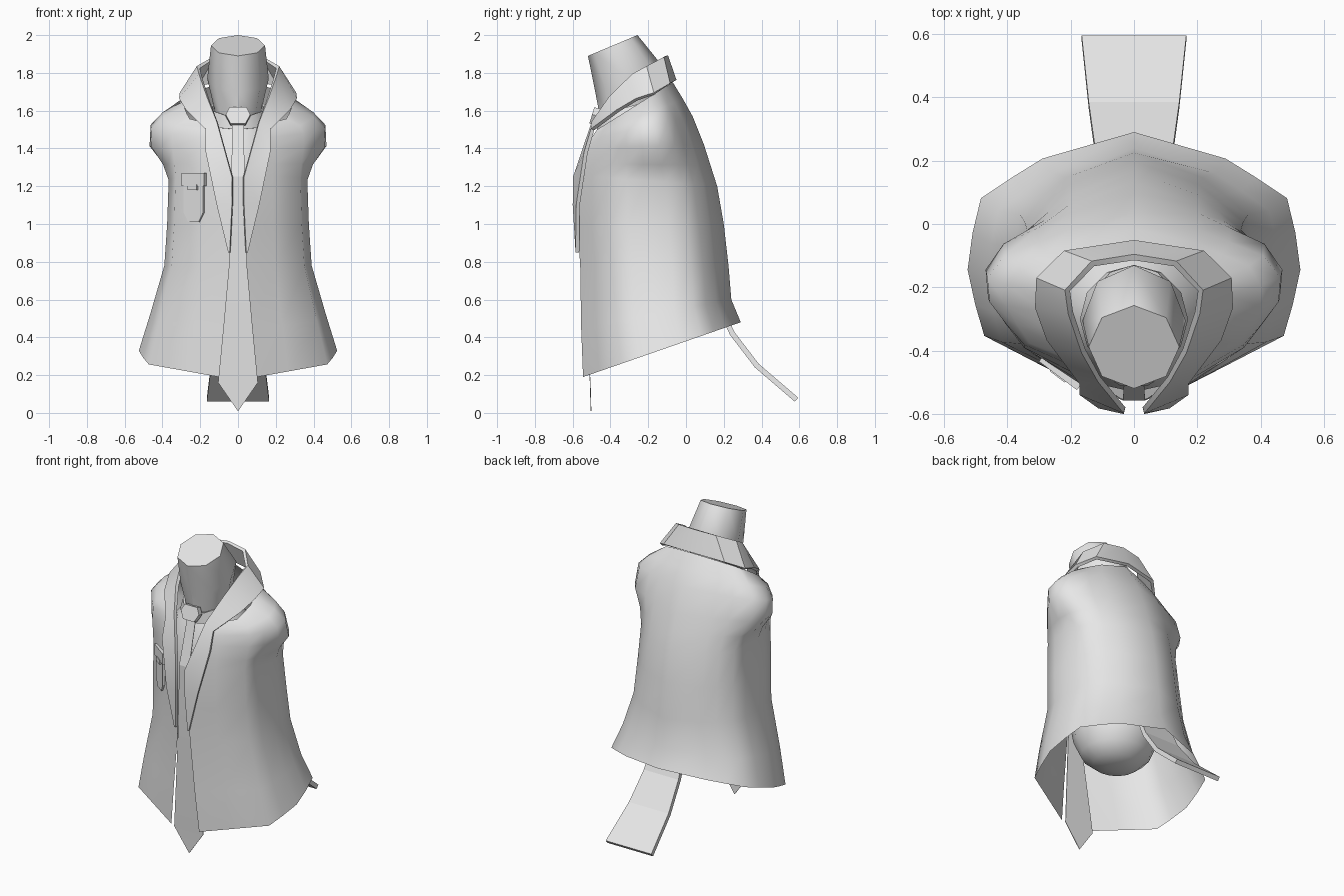
import bpy, bmesh, math
from mathutils import Vector

cube = bpy.data.objects.get("Cube")
if cube:
    bpy.data.objects.remove(cube, do_unlink=True)

grey = bpy.data.materials.new("plain_grey")
grey.use_nodes = True
GREY_COLOUR = (0.8, 0.8, 0.8, 1.0)
grey.diffuse_color = GREY_COLOUR
grey.node_tree.nodes["Principled BSDF"].inputs["Base Color"].default_value = GREY_COLOUR


def finish(name, bm, angle=35, thickness=0.0):
    """Turn a bmesh into a shaded object, optionally thickened."""
    bmesh.ops.recalc_face_normals(bm, faces=bm.faces)
    mesh = bpy.data.meshes.new(name)
    bm.to_mesh(mesh)
    bm.free()
    mesh.materials.append(grey)
    obj = bpy.data.objects.new(name, mesh)
    bpy.context.collection.objects.link(obj)
    bpy.ops.object.select_all(action="DESELECT")
    obj.select_set(True)
    bpy.context.view_layer.objects.active = obj
    if thickness:
        solid = obj.modifiers.new("thickness", "SOLIDIFY")
        solid.thickness = thickness
        solid.offset = 0
        bpy.ops.object.modifier_apply(modifier=solid.name)
    bpy.ops.object.shade_smooth_by_angle(angle=math.radians(angle))
    return obj


def loft(name, rows, closed=False, caps=False, **options):
    """Skin a surface through rows of points."""
    bm = bmesh.new()
    grid = [[bm.verts.new(point) for point in row] for row in rows]
    count = len(rows[0])
    for low, high in zip(grid, grid[1:]):
        for i in range(count if closed else count - 1):
            j = (i + 1) % count
            bm.faces.new((low[i], low[j], high[j], high[i]))
    if caps:
        bm.faces.new(grid[0])
        bm.faces.new(grid[-1])
    return finish(name, bm, **options)


def mirrored(half):
    """Complete a row whose last point lies on the centre line."""
    return half + [(-x, y, z) for x, y, z in reversed(half[:-1])]


def ellipse(z, centre_y, radius_x, radius_y, slope=0.0, sides=16):
    ring = []
    for i in range(sides):
        turn = math.tau * i / sides
        offset = radius_y * math.cos(turn)
        ring.append((radius_x * math.sin(turn), centre_y + offset, z + slope * offset))
    return ring


def plate(name, half_outline, depth, location, rotation):
    """Symmetric flat panel in the x-z plane, extruded towards the front."""
    outline = half_outline + [(-x, z) for x, z in reversed(half_outline)]
    bm = bmesh.new()
    face = bm.faces.new([bm.verts.new((x, 0, z)) for x, z in outline])
    result = bmesh.ops.extrude_face_region(bm, geom=[face])
    moved = [v for v in result["geom"] if isinstance(v, bmesh.types.BMVert)]
    bmesh.ops.translate(bm, verts=moved, vec=Vector((0, -depth, 0)))
    obj = finish(name, bm, angle=20)
    obj.location = location
    obj.rotation_euler = rotation
    return obj


# Coat shell: width share, depth share and shoulder share around one half
SECTION = [(0.5, 0.1, 0), (0.9, 0.23, 0.1), (0.955, 0.35, 0.5), (1, 0.48, 0.9),
           (0.97, 0.62, 1.1), (0.92, 0.75, 0.7), (0.73, 0.83, 0.3),
           (0.55, 0.9, 0), (0, 1, 0)]


def coat_row(z_front, z_back, width, front, back, gap, shoulder=0.0):
    half = [(gap, front, z_front)]
    for across, along, bulge in SECTION:
        half.append((across * width + bulge * shoulder,
                     front + along * (back - front),
                     z_front + along * (z_back - z_front)))
    return mirrored(half)


loft("coat", [
    coat_row(0.19, 0.48, 0.525, -0.545, 0.29, 0.1),
    coat_row(0.45, 0.6, 0.465, -0.555, 0.24, 0.075),
    coat_row(0.78, 0.78, 0.39, -0.56, 0.225, 0.045),
    coat_row(1.0, 1.0, 0.375, -0.575, 0.2, 0.04),
    coat_row(1.26, 1.2, 0.367, -0.57, 0.165, 0.05),
    coat_row(1.32, 1.31, 0.37, -0.555, 0.13, 0.07, 0.03),
    coat_row(1.4, 1.42, 0.375, -0.535, 0.095, 0.1, 0.095),
    coat_row(1.45, 1.57, 0.375, -0.505, 0.035, 0.12, 0.09),
    coat_row(1.48, 1.66, 0.36, -0.485, -0.015, 0.13, 0.045),
    coat_row(1.5, 1.75, 0.285, -0.47, -0.07, 0.14),
], angle=75)

# Raised collar running down into the lapels
collar_outer = [(0.05, -0.575, 0.85), (0.11, -0.572, 1.1), (0.17, -0.53, 1.38),
                (0.17, -0.495, 1.5), (0.27, -0.36, 1.6), (0.305, -0.26, 1.66),
                (0.3, -0.17, 1.69), (0.215, -0.09, 1.74), (0, -0.06, 1.76)]
collar_inner = [(0.042, -0.575, 0.85), (0.03, -0.59, 1.1), (0.03, -0.588, 1.25),
                (0.11, -0.49, 1.54), (0.16, -0.4, 1.67), (0.2, -0.28, 1.79),
                (0.21, -0.21, 1.83), (0.13, -0.125, 1.88), (0, -0.105, 1.89)]
loft("collar", [mirrored(collar_outer), mirrored(collar_inner)],
     thickness=0.02, angle=30)

# Rounded body inside the coat
loft("body", [
    ellipse(0.42, -0.17, 0.05, 0.05),
    ellipse(0.44, -0.17, 0.14, 0.13),
    ellipse(0.5, -0.17, 0.21, 0.2),
    ellipse(0.6, -0.17, 0.25, 0.25),
    ellipse(0.85, -0.18, 0.29, 0.28),
    ellipse(1.25, -0.22, 0.28, 0.31),
    ellipse(1.48, -0.26, 0.22, 0.2),
    ellipse(1.58, -0.3, 0.12, 0.13, 0.3),
], closed=True, caps=True)

# Tilted neck with a flat top
loft("neck", [
    ellipse(1.52, -0.29, 0.12, 0.145, 0.3, 8),
    ellipse(1.62, -0.295, 0.128, 0.16, 0.35, 8),
    ellipse(1.77, -0.305, 0.163, 0.175, 0.42, 8),
    ellipse(1.945, -0.388, 0.143, 0.131, 0.42, 8),
], closed=True, caps=True, angle=50)

# Shirt collar around the neck
loft("shirt_collar", [
    ellipse(1.55, -0.3, 0.165, 0.165, 0.3, 12),
    ellipse(1.62, -0.3, 0.142, 0.165, 0.3, 12),
], closed=True, thickness=0.012)

# Tie: half width, depth and height down its length
TIE = [(0.03, -0.475, 1.55), (0.035, -0.555, 1.25), (0.05, -0.548, 0.78),
       (0.105, -0.507, 0.16), (0.001, -0.503, 0.01)]
loft("tie", [[(-w, y, z), (w, y, z)] for w, y, z in TIE], thickness=0.004, angle=10)
plate("tie_knot", [(0.045, 0.045), (0.065, 0.005), (0.04, -0.045)], 0.035,
      (0, -0.465, 1.565), (-0.3, 0, 0))

# Chest pocket with flap and tab
pocket_place = (-0.222, -0.455, 1.14)
pocket_turn = (0, 0, math.radians(-37))
plate("pocket", [(0.064, 0.1), (0.064, -0.08), (0.035, -0.13)], 0.024,
      pocket_place, pocket_turn)
plate("pocket_flap", [(0.075, 0.13), (0.075, 0.06)], 0.03, pocket_place, pocket_turn)
plate("pocket_tab", [(0.03, 0.07), (0.03, 0.04)], 0.034, pocket_place, pocket_turn)

# Tail strip hanging out behind
TAIL = [(0.115, 0.17, 0.58), (0.125, 0.245, 0.42), (0.143, 0.375, 0.25), (0.165, 0.585, 0.07)]
loft("tail", [[(-w, y, z), (w, y, z)] for w, y, z in TAIL], thickness=0.028, angle=8)
